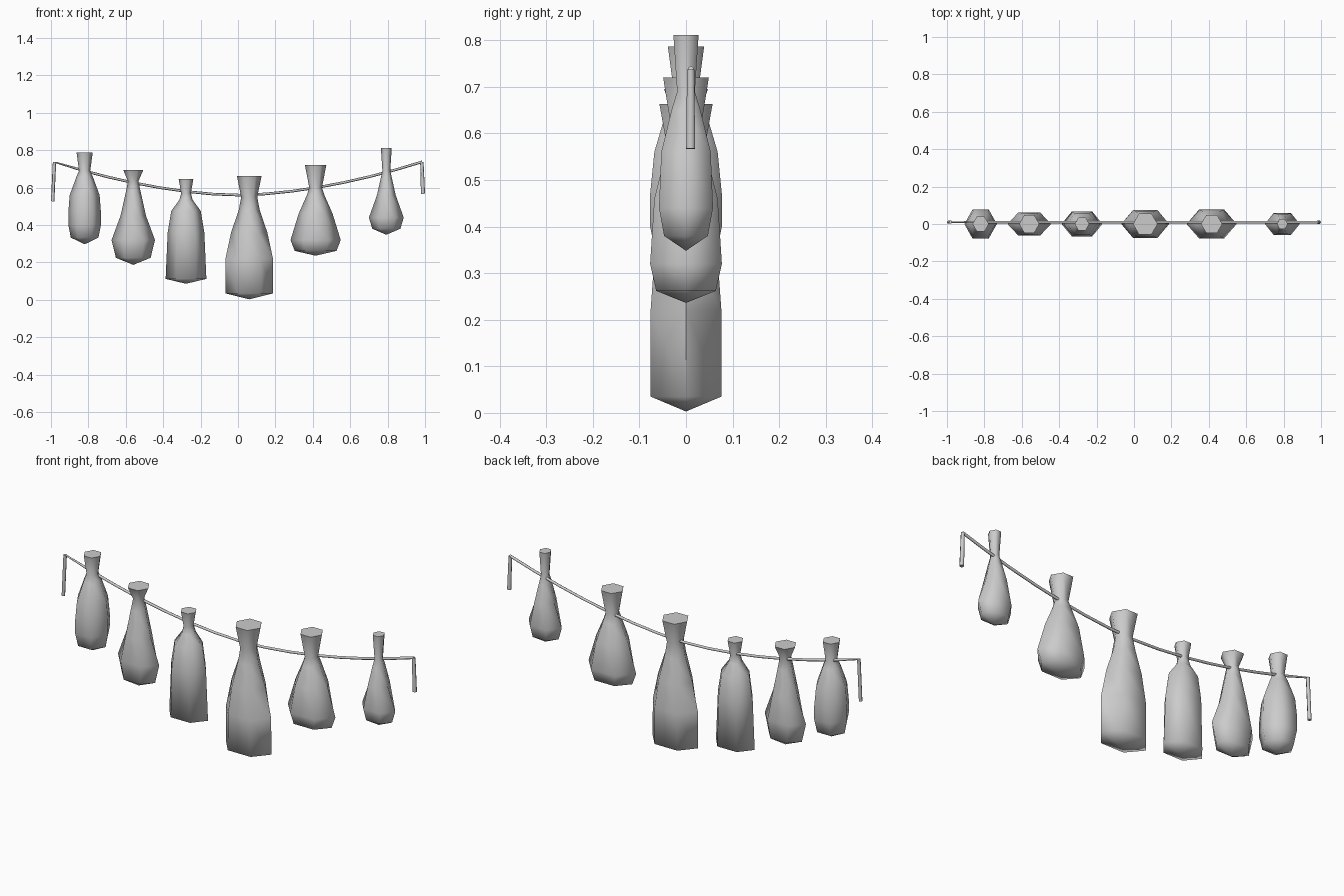
import bpy, bmesh
from math import cos, sin, pi, radians

if "Cube" in bpy.data.objects:
    bpy.data.objects.remove(bpy.data.objects["Cube"])


def finish(name, bm, angle):
    bmesh.ops.recalc_face_normals(bm, faces=bm.faces)
    me = bpy.data.meshes.new(name)
    bm.to_mesh(me)
    bm.free()
    ob = bpy.data.objects.new(name, me)
    bpy.context.collection.objects.link(ob)
    bpy.ops.object.select_all(action='DESELECT')
    ob.select_set(True)
    bpy.context.view_layer.objects.active = ob
    bpy.ops.object.shade_smooth_by_angle(angle=radians(angle))
    return ob


def loft(bm, rings):
    for a, b in zip(rings, rings[1:]):
        n = len(a)
        for i in range(n):
            bm.faces.new((a[i], a[(i + 1) % n], b[(i + 1) % n], b[i]))


# Tied six-sided pouch: rings of (z, half width, half depth), pointed underside
def pouch(name, x, tip, profile):
    bm = bmesh.new()
    rings = [[bm.verts.new((x + w * cos(i * pi / 3), d * sin(i * pi / 3) / sin(pi / 3), z))
              for i in range(6)] for z, w, d in profile]
    loft(bm, rings)
    bm.faces.new(rings[0])
    t = bm.verts.new((x, 0, tip))
    last = rings[-1]
    for i in range(6):
        bm.faces.new((last[i], last[(i + 1) % 6], t))
    finish(name, bm, 75)


# Six-sided cord following points in the x-z plane
def cord(name, points, radii, y=0.01):
    bm = bmesh.new()
    rings = []
    for k, (px, pz) in enumerate(points):
        a, b = points[max(k - 1, 0)], points[min(k + 1, len(points) - 1)]
        dx, dz = b[0] - a[0], b[1] - a[1]
        l = (dx * dx + dz * dz) ** 0.5
        nx, nz, r = -dz / l, dx / l, radii[k]
        rings.append([bm.verts.new((px + nx * r * cos(i * pi / 3), y + r * sin(i * pi / 3),
                                    pz + nz * r * cos(i * pi / 3))) for i in range(6)])
    loft(bm, rings)
    bm.faces.new(rings[0])
    bm.faces.new(rings[-1])
    finish(name, bm, 65)


# Row of pouches, left to right
pouch("pouch_1", -0.82, 0.297, [(.787, .043, .039), (.69, .03, .026), (.655, .045, .04),
      (.56, .08, .068), (.47, .087, .077), (.40, .087, .077), (.333, .074, .063)])
pouch("pouch_2", -0.56, 0.187, [(.695, .054, .047), (.635, .028, .025), (.58, .039, .036),
      (.45, .068, .057), (.32, .116, .062), (.225, .093, .053)])
pouch("pouch_3", -0.278, 0.086, [(.645, .039, .034), (.57, .026, .022), (.535, .035, .03),
      (.475, .079, .056), (.36, .098, .066), (.112, .109, .067)])
pouch("pouch_4", 0.06, 0.003, [(.663, .066, .057), (.55, .043, .037), (.48, .056, .048),
      (.36, .097, .066), (.22, .127, .076), (.035, .128, .076)])
pouch("pouch_5", 0.415, 0.236, [(.72, .057, .049), (.60, .034, .03), (.56, .047, .043),
      (.46, .091, .068), (.32, .134, .077), (.262, .112, .064)])
pouch("pouch_6", 0.793, 0.348, [(.811, .029, .027), (.69, .021, .019), (.65, .03, .031),
      (.56, .05, .053), (.44, .093, .058), (.38, .075, .047)])

# Sagging line
xs = [-0.975 + 1.96 * i / 14 for i in range(15)]
cord("hanging_line", [(x, 0.56 + 0.178 * abs(x / 0.985) ** 1.75) for x in xs],
     [.004] + [.007] * 14)

# Loose ends
cord("left_end", [(-0.981, .737), (-0.991, .527)], [.009, .009])
cord("right_end", [(0.983, .737), (0.989, .567)], [.009, .011])
